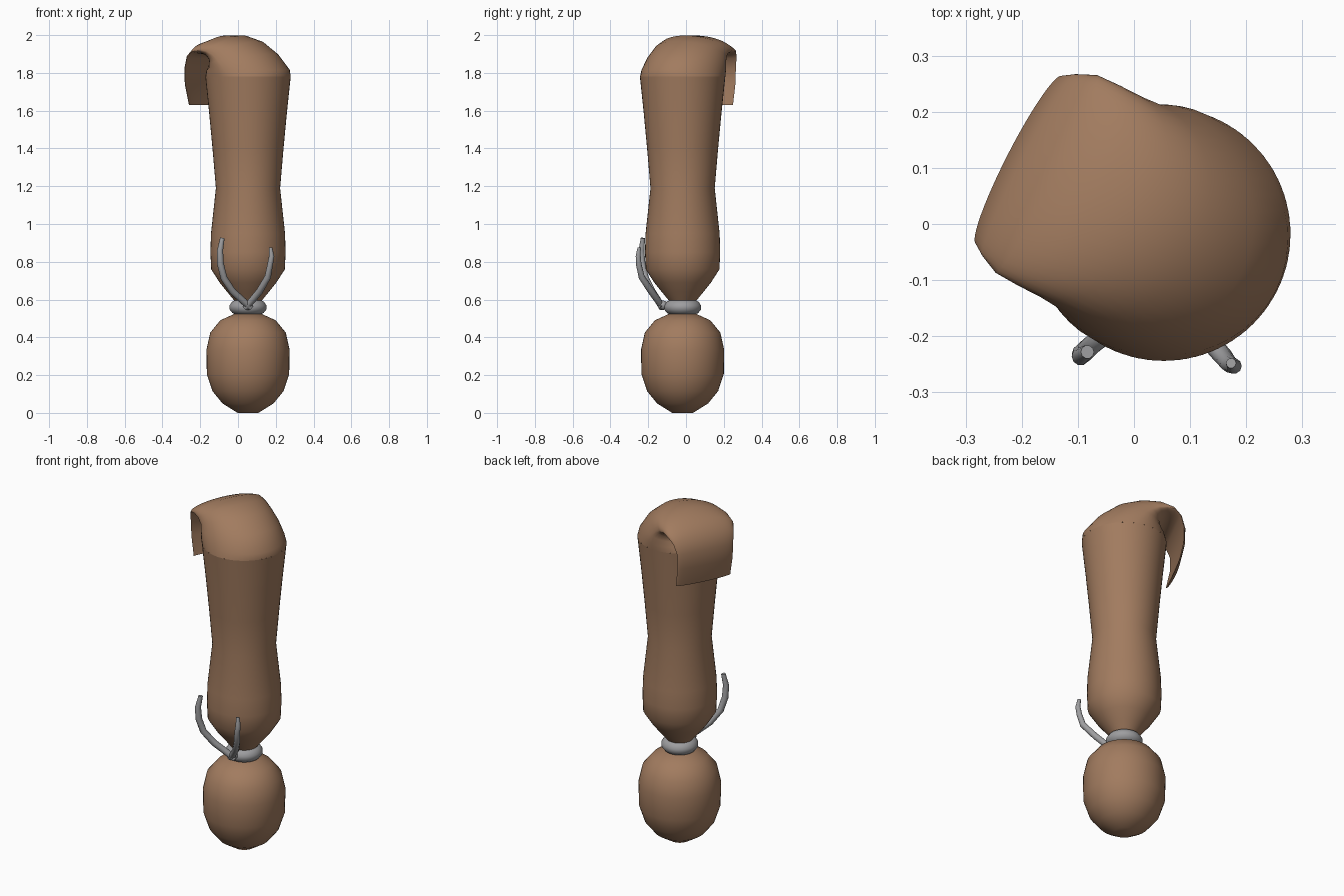
import bpy, bmesh, math
from mathutils import Vector

if "Cube" in bpy.data.objects:
    bpy.data.objects.remove(bpy.data.objects["Cube"])

CX, CY = 0.053, -0.018      # axis of the sack
SEG = 48


def material(name, rgb):
    m = bpy.data.materials.new(name)
    m.diffuse_color = (*rgb, 1)
    m.use_nodes = True
    m.node_tree.nodes["Principled BSDF"].inputs["Base Color"].default_value = m.diffuse_color
    return m


LEATHER = material("brown leather", (0.36, 0.20, 0.115))
CORD = material("grey cord", (0.34, 0.34, 0.35))


def loft(name, rings, mat, cap_start=True, cap_end=True, angle=40):
    """Bridge a list of equal-length closed rings of points."""
    bm = bmesh.new()
    loops = [[bm.verts.new(p) for p in r] for r in rings]
    n = len(loops[0])
    for a, b in zip(loops, loops[1:]):
        for i in range(n):
            j = (i + 1) % n
            bm.faces.new((a[i], a[j], b[j], b[i]))
    if cap_start:
        bm.faces.new(loops[0][::-1])
    if cap_end:
        bm.faces.new(loops[-1])
    bmesh.ops.recalc_face_normals(bm, faces=bm.faces)
    me = bpy.data.meshes.new(name)
    bm.to_mesh(me)
    bm.free()
    me.materials.append(mat)
    ob = bpy.data.objects.new(name, me)
    bpy.context.collection.objects.link(ob)
    bpy.ops.object.select_all(action='DESELECT')
    ob.select_set(True)
    bpy.context.view_layer.objects.active = ob
    bpy.ops.object.shade_smooth_by_angle(angle=math.radians(angle))
    return ob


def lathe(name, profile, mat, **kw):
    """Revolve (radius, z) points about the sack axis."""
    rings = [[(CX + r * math.cos(t), CY + r * math.sin(t), z)
              for t in (2 * math.pi * i / SEG for i in range(SEG))]
             for r, z in profile]
    return loft(name, rings, mat, **kw)


# lower bulb
lathe("lower_bulb", [(0.055, 0.0), (0.135, 0.05), (0.188, 0.115), (0.218, 0.205),
                     (0.22, 0.335), (0.20, 0.425), (0.147, 0.49), (0.07, 0.525)], LEATHER)

# tied neck
lathe("neck_tie", [(0.06, 0.52), (0.082, 0.528), (0.098, 0.548), (0.098, 0.568),
                   (0.085, 0.588), (0.06, 0.60)], CORD)

# long upper sack
lathe("upper_sack", [(0.065, 0.585), (0.11, 0.64), (0.15, 0.69), (0.195, 0.76),
                     (0.199, 0.85), (0.196, 0.95), (0.170, 1.19), (0.188, 1.40),
                     (0.206, 1.59), (0.226, 1.78)], LEATHER, cap_end=False)

# mouth of the sack, flattened and folded over to the back left
U = Vector((-0.89, 0.456, 0))
V = Vector((0.456, 0.89, 0))
# outer (u, z), side edge (u, z, half width), inner (u, z)
FOLD = [((-0.226, 1.78), (0.0, 1.78, 0.226), (0.226, 1.78)),
        ((-0.224, 1.815), (0.03, 1.82, 0.224), (0.215, 1.81)),
        ((-0.155, 1.90), (0.07, 1.865, 0.215), (0.19, 1.835)),
        ((-0.065, 1.968), (0.105, 1.895, 0.203), (0.18, 1.86)),
        ((0.03, 1.998), (0.145, 1.915, 0.20), (0.185, 1.88)),
        ((0.13, 1.998), (0.19, 1.922, 0.20), (0.205, 1.895)),
        ((0.22, 1.965), (0.235, 1.912, 0.198), (0.24, 1.90)),
        ((0.285, 1.91), (0.27, 1.88, 0.182), (0.265, 1.875)),
        ((0.312, 1.83), (0.29, 1.82, 0.168), (0.292, 1.82)),
        ((0.310, 1.74), (0.288, 1.74, 0.166), (0.294, 1.74)),
        ((0.285, 1.63), (0.265, 1.63, 0.164), (0.270, 1.63))]
rings = []
for outer, edge, inner in FOLD:
    ring = []
    for i in range(SEG):
        t = 2 * math.pi * i / SEG
        c, s = math.cos(t), math.sin(t)
        mid = inner if c > 0 else outer
        k = abs(c)
        u = edge[0] + (mid[0] - edge[0]) * k
        z = edge[1] + (mid[1] - edge[1]) * k
        ring.append(Vector((CX, CY, z)) + U * u + V * (edge[2] * s))
    rings.append(ring)
loft("folded_mouth", rings, LEATHER, cap_start=False, angle=60)


def strand(name, pts):
    """Loose cord end, swept with a small round section: (x, y, z, radius)."""
    p = [Vector(q[:3]) for q in pts]
    rings = []
    for i, q in enumerate(p):
        d = (p[min(i + 1, len(p) - 1)] - p[max(i - 1, 0)]).normalized()
        a = d.cross(Vector((0, 1, 0))).normalized()
        b = d.cross(a)
        rings.append([q + (a * math.cos(t) + b * math.sin(t)) * pts[i][3]
                      for t in (2 * math.pi * j / 10 for j in range(10))])
    loft(name, rings, CORD, angle=50)


# loose cord ends
strand("left_cord", [(0.068, -0.128, 0.555, 0.015), (0.03, -0.145, 0.59, 0.018),
                     (-0.03, -0.18, 0.645, 0.018), (-0.075, -0.215, 0.715, 0.018),
                     (-0.093, -0.232, 0.79, 0.018), (-0.095, -0.236, 0.86, 0.016),
                     (-0.083, -0.228, 0.925, 0.012)])
strand("right_cord", [(0.038, -0.128, 0.555, 0.015), (0.07, -0.145, 0.59, 0.018),
                      (0.115, -0.185, 0.645, 0.018), (0.158, -0.235, 0.72, 0.017),
                      (0.17, -0.25, 0.785, 0.015), (0.178, -0.253, 0.83, 0.014),
                      (0.173, -0.248, 0.875, 0.009)])

# small knot joining the cord ends to the tie
bpy.ops.mesh.primitive_uv_sphere_add(segments=16, ring_count=8, radius=0.025,
                                     location=(0.053, -0.122, 0.57))
knot = bpy.context.object
knot.name = "cord_knot"
knot.data.materials.append(CORD)
bpy.ops.object.shade_smooth()
